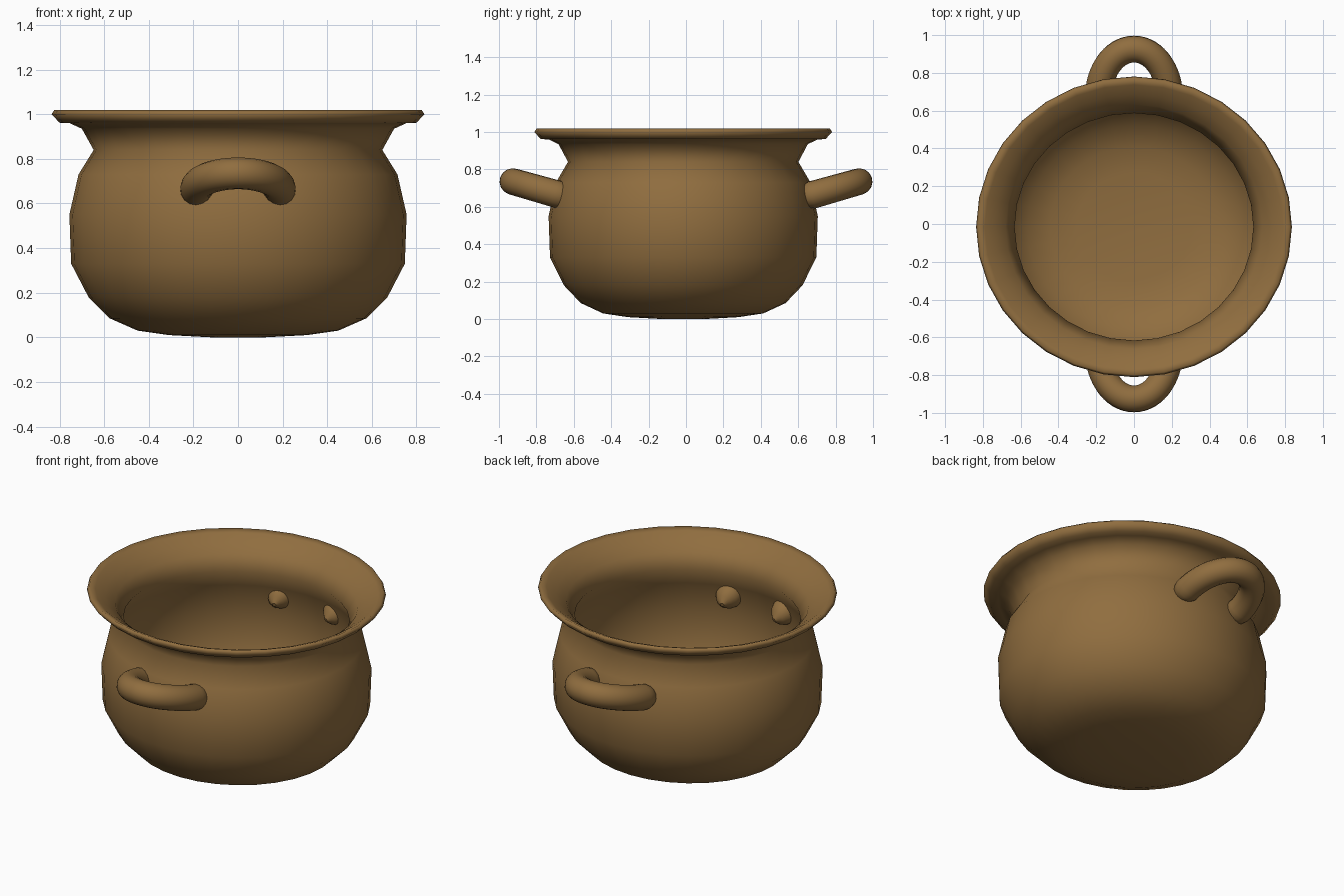
import bpy, bmesh, math

if "Cube" in bpy.data.objects:
    bpy.data.objects.remove(bpy.data.objects["Cube"])

clay = bpy.data.materials.new("brown_clay")
clay.diffuse_color = (0.28, 0.155, 0.05, 1)
clay.use_nodes = True
clay.node_tree.nodes["Principled BSDF"].inputs["Base Color"].default_value = clay.diffuse_color


def finish(obj, angle):
    obj.data.materials.append(clay)
    bpy.ops.object.select_all(action='DESELECT')
    obj.select_set(True)
    bpy.context.view_layer.objects.active = obj
    bpy.ops.object.shade_smooth_by_angle(angle=math.radians(angle))


def lathe(name, profile, segments, scale_y, offset_y):
    bm = bmesh.new()
    rings = []
    for r, z in profile:
        if r == 0:
            rings.append([bm.verts.new((0, offset_y, z))] * segments)
        else:
            rings.append([bm.verts.new((r * math.cos(a), offset_y + scale_y * r * math.sin(a), z))
                          for a in (2 * math.pi * i / segments for i in range(segments))])
    for low, high in zip(rings, rings[1:]):
        for i in range(segments):
            j = (i + 1) % segments
            bm.faces.new(dict.fromkeys((low[i], low[j], high[j], high[i])))
    bmesh.ops.recalc_face_normals(bm, faces=bm.faces)
    mesh = bpy.data.meshes.new(name)
    bm.to_mesh(mesh)
    bm.free()
    obj = bpy.data.objects.new(name, mesh)
    bpy.context.collection.objects.link(obj)
    return obj


# pot: outer wall up to the flared rim, then down the inner wall to the floor
outer = [(0, 0), (0.12, 0.0), (0.31, 0.01), (0.45, 0.03), (0.575, 0.085), (0.67, 0.18),
         (0.748, 0.33), (0.756, 0.55), (0.715, 0.73), (0.647, 0.84), (0.70, 0.935),
         (0.755, 0.96), (0.80, 0.962), (0.836, 1.0), (0.824, 1.018)]
inner = [(0.79, 1.005), (0.735, 0.968), (0.68, 0.925), (0.632, 0.84), (0.698, 0.73),
         (0.738, 0.55), (0.73, 0.335), (0.655, 0.195), (0.565, 0.102), (0.445, 0.048),
         (0.305, 0.028), (0, 0.02)]
finish(lathe("pot", outer + inner, 32, 0.952, -0.015), 80)


def handle(name, side):
    # tilted half-ellipse tube whose tapered ends pass through the wall
    n = 36
    curve = bpy.data.curves.new(name, 'CURVE')
    curve.dimensions = '3D'
    curve.bevel_depth = 1
    curve.bevel_resolution = 6
    curve.use_fill_caps = True
    path = curve.splines.new('POLY')
    path.points.add(n)
    for i, p in enumerate(path.points):
        a = math.radians(-20 + 220 * i / n)
        s = math.sin(a)
        p.co = (0.185 * math.cos(a), side * (0.68 + 0.246 * s), 0.665 + 0.07 * s, 1)
        end = min(i, n - i)
        p.radius = 0.074 - 0.003 * max(s, 0)
        if end < 3:
            p.radius *= (0.15, 0.6, 0.88)[end]
    obj = bpy.data.objects.new(name, curve)
    bpy.context.collection.objects.link(obj)
    bpy.ops.object.select_all(action='DESELECT')
    obj.select_set(True)
    bpy.context.view_layer.objects.active = obj
    bpy.ops.object.convert(target='MESH')
    finish(bpy.context.view_layer.objects.active, 80)


handle("front_handle", -1)
handle("back_handle", 1)
